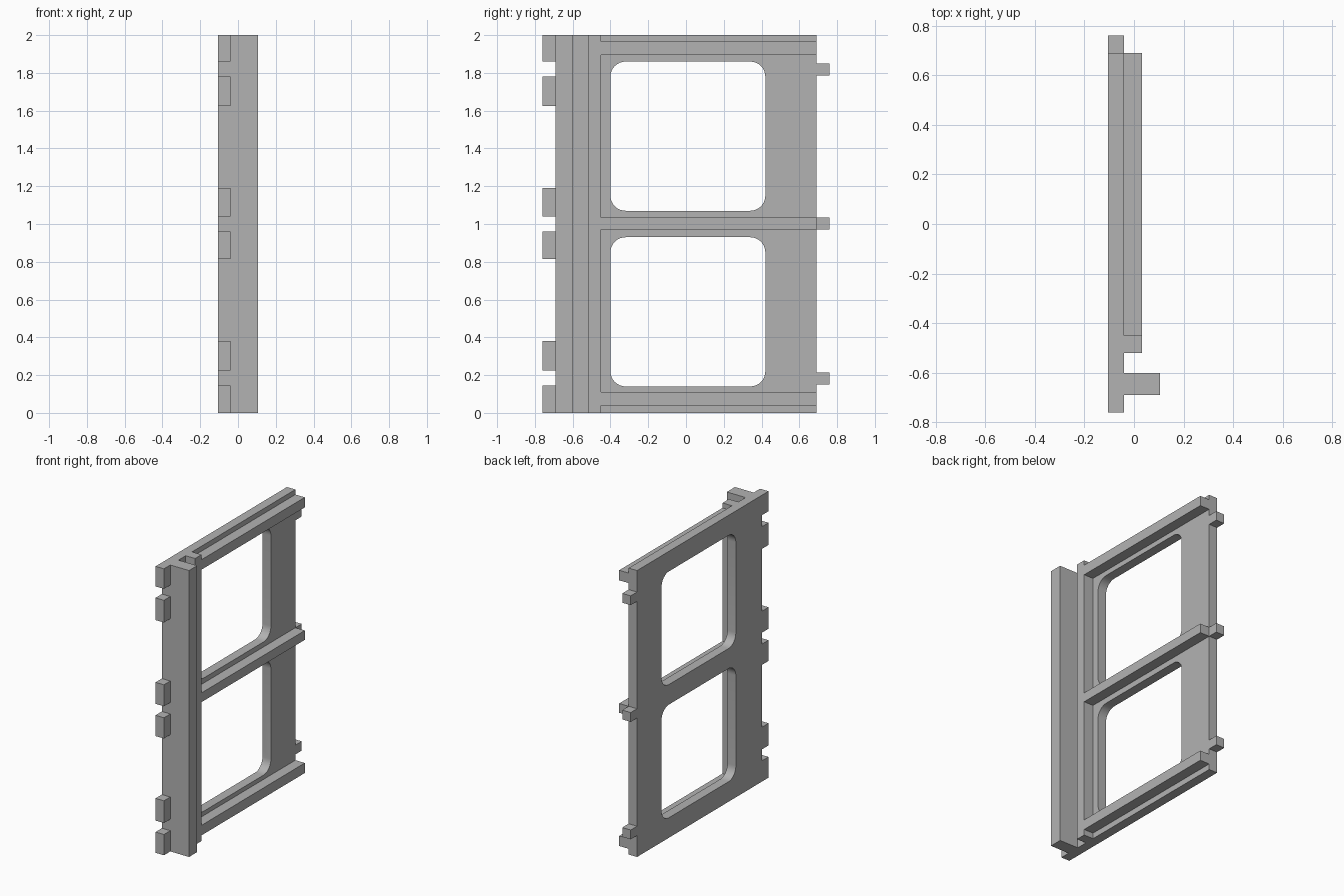
import bpy, bmesh, math

cube = bpy.data.objects.get("Cube")
if cube:
    bpy.data.objects.remove(cube, do_unlink=True)

grey = bpy.data.materials.new("plain grey")
grey.use_nodes = True
colour = (0.45, 0.45, 0.45, 1)
grey.diffuse_color = colour
grey.node_tree.nodes["Principled BSDF"].inputs["Base Color"].default_value = colour

BACK, FACE = -0.105, -0.04      # panel thickness along x
FRONT, REAR = -0.69, 0.69       # panel edges along y
TAB = 0.07                      # tab length
HEIGHT = 2.0


def prism(name, outline, x0, x1):
    """Extrude a (y, z) outline from x0 to x1."""
    bm = bmesh.new()
    face = bm.faces.new([bm.verts.new((x0, y, z)) for y, z in outline])
    new = bmesh.ops.extrude_face_region(bm, geom=[face])["geom"]
    moved = [v for v in new if isinstance(v, bmesh.types.BMVert)]
    bmesh.ops.translate(bm, verts=moved, vec=(x1 - x0, 0, 0))
    bmesh.ops.recalc_face_normals(bm, faces=bm.faces)
    mesh = bpy.data.meshes.new(name)
    bm.to_mesh(mesh)
    bm.free()
    mesh.materials.append(grey)
    obj = bpy.data.objects.new(name, mesh)
    bpy.context.collection.objects.link(obj)
    return obj


def rect(y0, y1, z0, z1):
    return [(y0, z0), (y1, z0), (y1, z1), (y0, z1)]


def rounded(y0, y1, z0, z1, r, steps=8):
    pts = []
    corners = [(y1 - r, z1 - r), (y0 + r, z1 - r), (y0 + r, z0 + r), (y1 - r, z0 + r)]
    for i, (cy, cz) in enumerate(corners):
        for k in range(steps + 1):
            a = math.pi / 2 * (i + k / steps)
            pts.append((cy + r * math.cos(a), cz + r * math.sin(a)))
    return pts


# Panel outline with hinge tabs on the front edge and small pegs on the rear
pegs = [(0.15, 0.215), (0.97, 1.035), (1.785, 1.85)]
tabs = [(0, 0.145), (0.225, 0.38), (0.815, 0.96), (1.04, 1.19), (1.625, 1.78), (1.86, HEIGHT)]
outline = [(REAR, 0)]
for z0, z1 in pegs:
    outline += [(REAR, z0), (REAR + TAB, z0), (REAR + TAB, z1), (REAR, z1)]
outline.append((REAR, HEIGHT))
for z0, z1 in reversed(tabs):
    if z1 < HEIGHT:
        outline.append((FRONT, z1))
    outline += [(FRONT - TAB, z1), (FRONT - TAB, z0)]
    if z0 > 0:
        outline.append((FRONT, z0))
panel = prism("panel", outline, BACK, FACE)

# Rounded window openings
for name, z0, z1 in (("lower", 0.14, 0.93), ("upper", 1.07, 1.86)):
    cutter = prism(name + "_window_cutter", rounded(-0.4, 0.42, z0, z1, 0.08), -0.3, 0.3)
    cutter.hide_render = True
    cutter.hide_viewport = True
    cut = panel.modifiers.new(name + "_window", "BOOLEAN")
    cut.operation = "DIFFERENCE"
    cut.solver = "EXACT"
    cut.object = cutter

# Bake the openings and drop the cutters
bpy.context.view_layer.update()
graph = bpy.context.evaluated_depsgraph_get()
baked = bpy.data.meshes.new_from_object(panel.evaluated_get(graph))
panel.modifiers.clear()
panel.data = baked
for obj in [o for o in bpy.data.objects if o.name.endswith("_window_cutter")]:
    bpy.data.objects.remove(obj, do_unlink=True)

# Upright ribs
prism("deep_upright_rib", rect(FRONT, -0.6, 0, HEIGHT), FACE, 0.105)
prism("shallow_upright_rib", rect(-0.52, -0.45, 0, HEIGHT), FACE, 0.033)

# Cross ribs
for name, z0, z1 in (("bottom", 0.04, 0.11), ("middle", 0.97, 1.035), ("top", 1.895, 1.965)):
    prism(name + "_cross_rib", rect(-0.45, REAR, z0, z1), FACE, 0.033)

# Smooth the window corners, keep the edges sharp
bpy.ops.object.select_all(action="DESELECT")
panel.select_set(True)
bpy.context.view_layer.objects.active = panel
bpy.ops.object.shade_smooth_by_angle(angle=math.radians(30))
